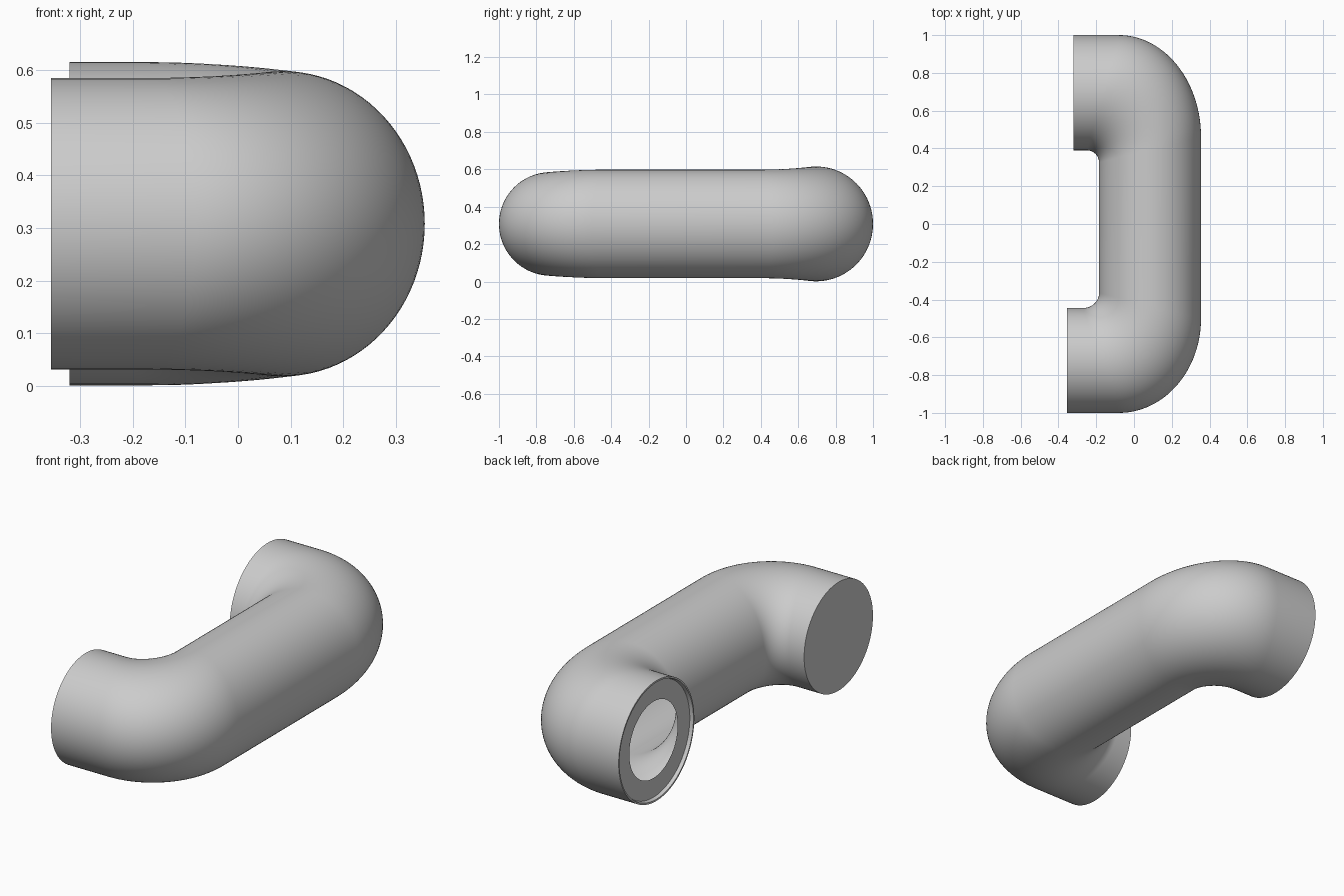
import bpy, bmesh
from math import sin, cos, pi
from mathutils import Vector

if "Cube" in bpy.data.objects:
    bpy.data.objects.remove(bpy.data.objects["Cube"])

ZC, SEG, STEPS = 0.308, 96, 28


def quarter(start, end, t):
    """Elliptical quarter turn from running along x to running along y."""
    a = t * pi / 2
    return Vector((start[0] + (end[0] - start[0]) * sin(a),
                   end[1] + (start[1] - end[1]) * cos(a)))


def elbow(side, x_end, inner, outer, h_end, h_mid):
    """Cross-sections (inner point, outer point, half height), mouth to middle."""
    (i0, i1), (o0, o1) = inner, outer
    rings = [(Vector((x_end, i0[1])), Vector((x_end, o0[1])), h_end)]
    for k in range(STEPS + 1):
        t = k / STEPS
        s = t * t * (3 - 2 * t)
        rings.append((quarter(i0, i1, t), quarter(o0, o1, t),
                      h_end + (h_mid - h_end) * s))
    flip = Vector((1, side))
    return [(i * flip, o * flip, h) for i, o, h in rings]


def add_ring(bm, inner, outer, h):
    c, r = (inner + outer) / 2, (outer - inner) / 2
    out = []
    for k in range(SEG):
        a = 2 * pi * k / SEG
        p = c + r * cos(a)
        out.append(bm.verts.new((p.x, p.y, ZC + h * sin(a))))
    return out


def mouth_ring(x, r):
    return (Vector((x, 0.695 - r)), Vector((x, 0.695 + r)), r)


# Open socket: inner hole, recessed ledge, thin rim
sections = [mouth_ring(-0.303, 0.195), mouth_ring(-0.303, 0.293),
            mouth_ring(-0.32, 0.298)]
# Wider elbow on the socket side
sections += elbow(1, -0.32, ((-0.25, 0.39), (-0.185, 0.325)),
                  ((-0.08, 1.0), (0.355, 0.46)), 0.307, 0.29)
# Narrower elbow on the plug side
sections += reversed(elbow(-1, -0.355, ((-0.27, 0.445), (-0.185, 0.365)),
                           ((-0.08, 1.0), (0.355, 0.50)), 0.277, 0.29))

# Loft the pipe skin
bm = bmesh.new()
rings = [add_ring(bm, *s) for s in sections]
for a, b in zip(rings, rings[1:]):
    for k in range(SEG):
        n = (k + 1) % SEG
        bm.faces.new((a[k], b[k], b[n], a[n]))
# Flat cap on the plug side
bm.faces.new(rings[-1])
bmesh.ops.recalc_face_normals(bm, faces=bm.faces)
mid = max(bm.faces, key=lambda f: f.calc_center_median().x)
if mid.normal.x < 0:
    bmesh.ops.reverse_faces(bm, faces=bm.faces)

mesh = bpy.data.meshes.new("pipe_elbow")
bm.to_mesh(mesh)
bm.free()
pipe = bpy.data.objects.new("pipe_elbow", mesh)
bpy.context.collection.objects.link(pipe)
bpy.context.view_layer.objects.active = pipe
pipe.select_set(True)
bpy.ops.object.shade_smooth_by_angle(angle=0.6)
